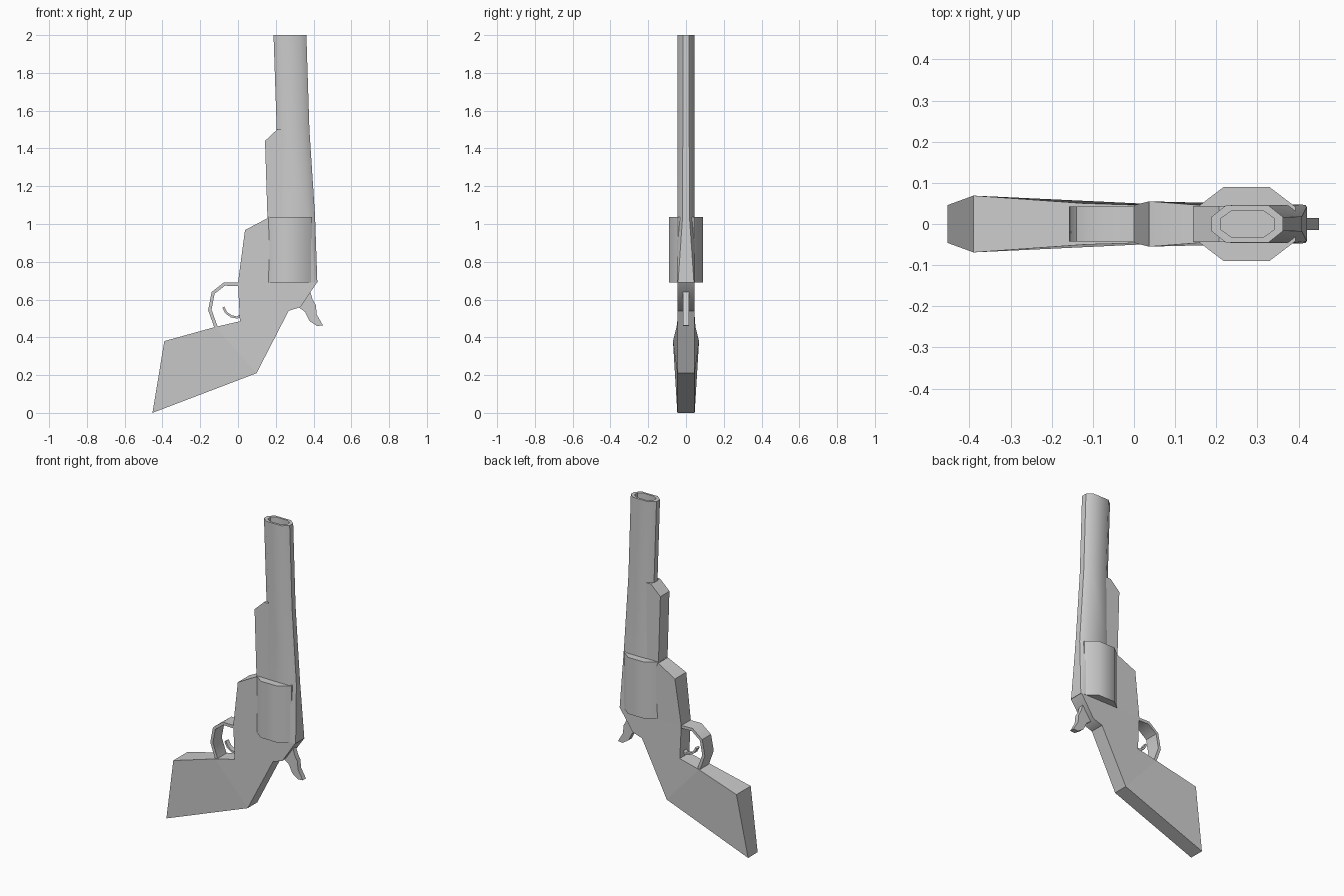
import bpy, bmesh
from mathutils import Vector

if "Cube" in bpy.data.objects:
    bpy.data.objects.remove(bpy.data.objects["Cube"])


def finish(name, bm, angle=0.7):
    bmesh.ops.recalc_face_normals(bm, faces=bm.faces[:])
    me = bpy.data.meshes.new(name)
    bm.to_mesh(me)
    bm.free()
    ob = bpy.data.objects.new(name, me)
    bpy.context.collection.objects.link(ob)
    bpy.ops.object.select_all(action='DESELECT')
    ob.select_set(True)
    bpy.context.view_layer.objects.active = ob
    bpy.ops.object.shade_smooth_by_angle(angle=angle)
    return ob


def loft(name, rings):
    """Skin matching closed rings of points and cap both ends."""
    bm = bmesh.new()
    vs = [[bm.verts.new(p) for p in r] for r in rings]
    n = len(vs[0])
    for a, b in zip(vs, vs[1:]):
        for i in range(n):
            j = (i + 1) % n
            bm.faces.new((a[i], a[j], b[j], b[i]))
    bm.faces.new(vs[0])
    bm.faces.new(vs[-1])
    return finish(name, bm)


def slab(name, pts):
    """Side profile of (x, z, half width), mirrored about y = 0."""
    return loft(name, [[(x, s * w, z) for x, z, w in pts] for s in (-1, 1)])


def octagon(z, x0, x1, w, cx, cy):
    half = [(x0, w - cy), (x0 + cx, w), (x1 - cx, w), (x1, w - cy)]
    return [(x, y, z) for x, y in half] + [(x, -y, z) for x, y in reversed(half)]


def band(name, path, thick, w):
    """Flat strip following an x-z path."""
    p = [Vector(q) for q in path]
    rings = []
    for i, q in enumerate(p):
        d = (p[min(i + 1, len(p) - 1)] - p[max(i - 1, 0)]).normalized()
        n = Vector((-d.y, d.x)) * thick / 2
        a, b = q + n, q - n
        rings.append([(a.x, -w, a.y), (a.x, w, a.y), (b.x, w, b.y), (b.x, -w, b.y)])
    return loft(name, rings)


# Barrel with top strap and hollow muzzle
loft("barrel", [
    octagon(0.69, 0.20, 0.42, 0.047, 0.01, 0.005),
    octagon(1.04, 0.20, 0.408, 0.046, 0.035, 0.028),
    octagon(1.50, 0.205, 0.378, 0.045, 0.035, 0.028),
    octagon(2.00, 0.188, 0.362, 0.045, 0.035, 0.028),
    octagon(2.00, 0.212, 0.340, 0.032, 0.025, 0.018),
    octagon(1.85, 0.212, 0.340, 0.032, 0.025, 0.018)])

# Lug beneath the barrel
slab("barrel_lug", [(x, z, 0.044) for x, z in
     [(0.157, 1.0), (0.143, 1.44), (0.207, 1.5), (0.28, 1.5), (0.28, 1.0)]])

# Rotating cylinder
loft("cylinder", [octagon(z, 0.155, 0.392, 0.09, 0.063, 0.048) for z in (0.69, 1.036)])

# Frame in front of the cylinder
slab("frame_front", [(0.0, 0.69, 0.046), (0.037, 0.968, 0.055),
                     (0.155, 1.03, 0.046), (0.38, 1.03, 0.046), (0.40, 0.69, 0.046)])

# Rear frame leading into the grip
slab("frame_rear", [(0.0, 0.69, 0.046), (0.01, 0.485, 0.046), (-0.12, 0.455, 0.05),
                    (0.098, 0.21, 0.046), (0.268, 0.54, 0.044),
                    (0.33, 0.56, 0.044), (0.418, 0.69, 0.046)])

# Grip flaring toward the front of the butt
slab("grip", [(-0.39, 0.38, 0.069), (-0.12, 0.455, 0.05),
              (0.098, 0.21, 0.046), (-0.453, 0.0, 0.046)])

# Trigger guard, trigger and hammer
band("trigger_guard", [(0.01, 0.68), (-0.072, 0.682), (-0.132, 0.635),
                       (-0.149, 0.545), (-0.115, 0.45)], 0.018, 0.043)
band("trigger", [(-0.078, 0.56), (-0.062, 0.53), (-0.035, 0.511),
                 (-0.005, 0.505), (0.02, 0.52)], 0.012, 0.014)
slab("hammer", [(x, z, 0.015) for x, z in
     [(0.38, 0.65), (0.395, 0.60), (0.412, 0.57), (0.417, 0.52), (0.45, 0.463),
      (0.418, 0.46), (0.378, 0.487), (0.355, 0.535), (0.32, 0.56), (0.33, 0.62)]])
